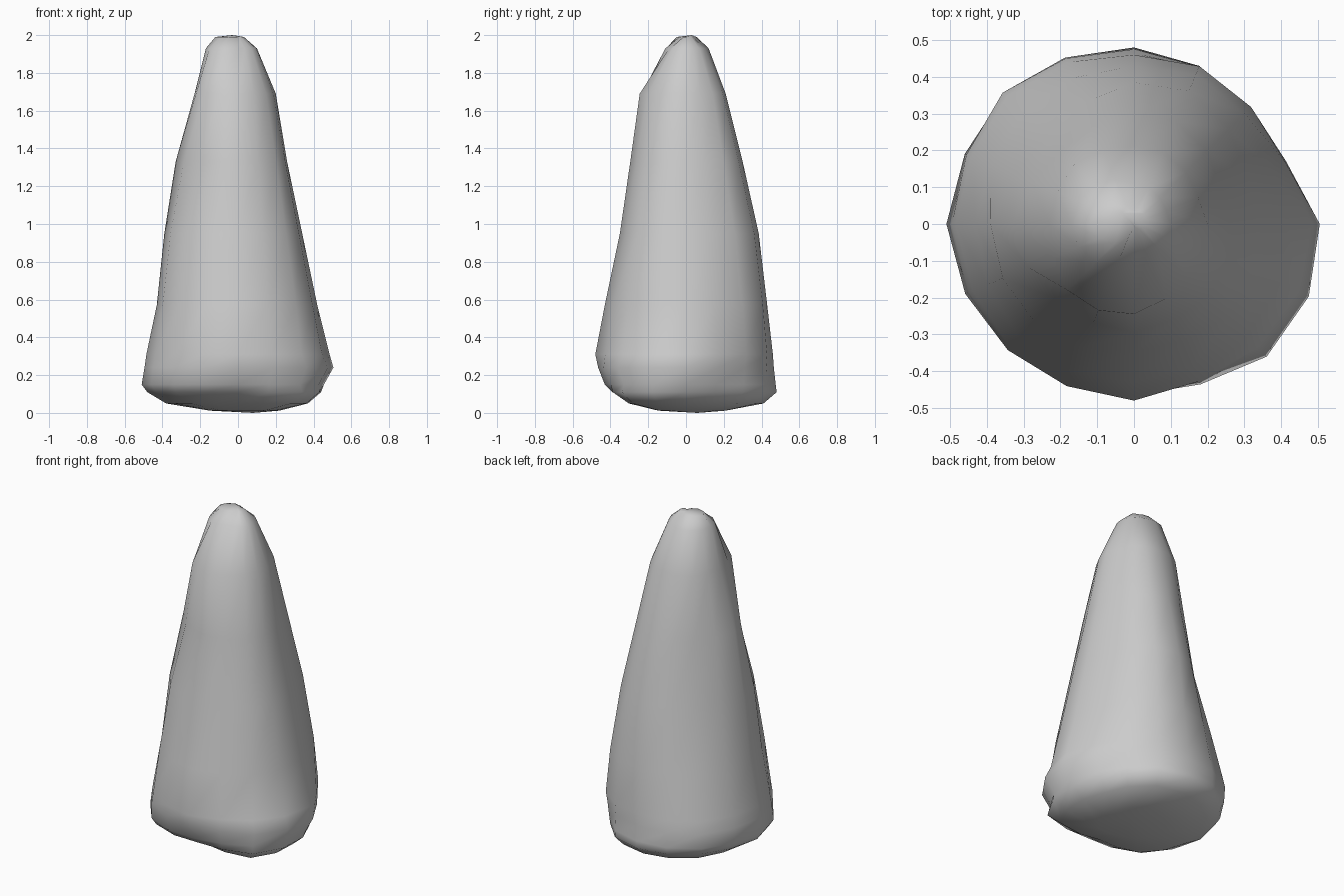
import bpy, bmesh, math

if "Cube" in bpy.data.objects:
    bpy.data.objects.remove(bpy.data.objects["Cube"])

SIDES = 16
# Each ring: height, then radius towards E, NE, N, NW, W, SW, S, SE
RINGS = [
    (0.012, .22, .22, .21, .18, .15, .13, .13, .20),
    (0.05, .37, .38, .41, .40, .38, .35, .28, .40),
    (0.11, .44, .425, .48, .48, .48, .46, .39, .48),
    (0.15, .455, .43, .475, .50, .51, .485, .43, .465),
    (0.24, .505, .44, .465, .505, .495, .485, .465, .51),
    (0.31, .485, .45, .46, .49, .485, .475, .48, .475),
    (0.57, .42, .425, .43, .43, .43, .44, .43, .435),
    (0.95, .34, .365, .385, .335, .39, .38, .35, .36),
    (1.33, .26, .28, .30, .28, .33, .29, .295, .285),
    (1.69, .20, .20, .21, .23, .23, .255, .245, .21),
    (1.93, .10, .10, .11, .15, .17, .15, .09, .10),
    (1.99, .03, .04, .035, .08, .12, .07, .01, .02),
]
# Flattening or swelling of the in-between directions, ENE round to ESE
DENTS = (.95, 1.03, 1.0, .98, .99, 1.0, .97, 1.0)


def radius(values, t):
    """Smooth periodic interpolation between the eight directions."""
    i, f = int(t), t - int(t)
    a, b, c, d = (values[(i + k) % 8] for k in (-1, 0, 1, 2))
    r = b + .5 * f * (c - a + f * (2*a - 5*b + 4*c - d + f * (3*(b - c) + d - a)))
    return r * (DENTS[i] if f else 1)


# Tapering weathered rock spire
bm = bmesh.new()
loops = []
for z, *values in RINGS:
    loop = []
    for s in range(SIDES):
        a = math.tau * s / SIDES
        r = radius(values, 8 * s / SIDES)
        loop.append(bm.verts.new((r * math.cos(a), r * math.sin(a), z)))
    loops.append(loop)
for low, high in zip(loops, loops[1:]):
    for s in range(SIDES):
        n = (s + 1) % SIDES
        bm.faces.new((low[s], low[n], high[n], high[s]))

# Rounded underside and tip
for loop, point in ((loops[0], (.08, .06, 0)), (loops[-1], (-.03, .03, 2))):
    centre = bm.verts.new(point)
    for s in range(SIDES):
        bm.faces.new((loop[s], loop[(s + 1) % SIDES], centre))
bmesh.ops.recalc_face_normals(bm, faces=bm.faces)
for face in bm.faces:
    face.smooth = True

mesh = bpy.data.meshes.new("rock_spire")
bm.to_mesh(mesh)
bm.free()
bpy.context.collection.objects.link(bpy.data.objects.new("rock_spire", mesh))
